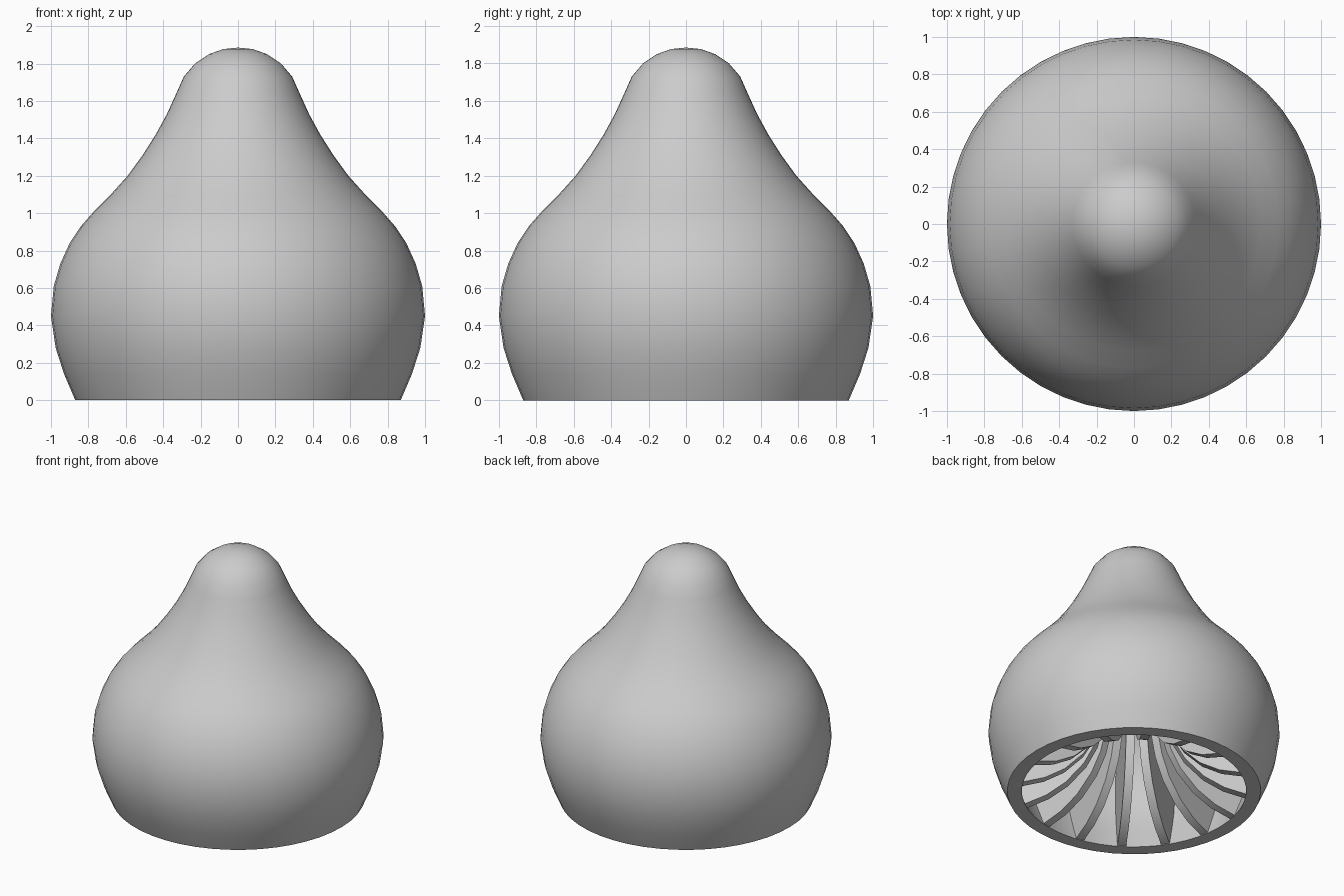
import bpy, bmesh, math
from mathutils import Vector, Matrix

cube = bpy.data.objects.get("Cube")
if cube:
    bpy.data.objects.remove(cube)

SEGMENTS, FINS, WALL, FIN_WIDTH = 48, 16, 0.1, 0.06

grey = bpy.data.materials.new("plain grey")
grey.use_nodes = True
colour = (0.6, 0.6, 0.6, 1)
grey.diffuse_color = colour
grey.node_tree.nodes["Principled BSDF"].inputs["Base Color"].default_value = colour

# Outer silhouette of the shell as (radius, height)
PROFILE = [(0.87, 0), (0.93, 0.14), (0.975, 0.28), (1.0, 0.45), (0.985, 0.61),
           (0.95, 0.73), (0.9, 0.84), (0.84, 0.93), (0.77, 1.01), (0.68, 1.1),
           (0.59, 1.2), (0.51, 1.31), (0.44, 1.42), (0.38, 1.53), (0.33, 1.64),
           (0.29, 1.73), (0.23, 1.8), (0.155, 1.85), (0.08, 1.877), (0, 1.885)]

# Flared inner edge shared by the fins
FIN_EDGE = [(0.79, 0), (0.62, 0.05), (0.48, 0.13), (0.35, 0.26), (0.27, 0.4),
            (0.22, 0.57), (0.19, 0.8), (0.17, 1.1), (0.14, 1.4)]


def finish(bm, name):
    bmesh.ops.recalc_face_normals(bm, faces=bm.faces)
    mesh = bpy.data.meshes.new(name)
    bm.to_mesh(mesh)
    bm.free()
    mesh.materials.append(grey)
    obj = bpy.data.objects.new(name, mesh)
    bpy.context.collection.objects.link(obj)
    bpy.ops.object.select_all(action='DESELECT')
    obj.select_set(True)
    bpy.context.view_layer.objects.active = obj
    bpy.ops.object.shade_smooth_by_angle(angle=math.radians(30))


def inner_profile():
    """Offset the silhouette inward by the wall thickness."""
    pts = [Vector(p) for p in PROFILE]
    result = [Vector((PROFILE[0][0] - WALL, 0))]
    for before, here, after in zip(pts, pts[1:], pts[2:]):
        along = (after - before).normalized()
        moved = here + Vector((-along.y, along.x)) * WALL
        result.append(Vector((max(moved.x, 0.01), moved.y)))
    return result + [Vector((0, PROFILE[-1][1] - WALL))]


def radius_at(z):
    for (r0, z0), (r1, z1) in zip(PROFILE, PROFILE[1:]):
        if z0 <= z <= z1:
            return r0 + (r1 - r0) * (z - z0) / (z1 - z0)


# Hollow shell, lathed from the closed wall section
bm = bmesh.new()
section = [Vector(p) for p in reversed(PROFILE)] + inner_profile()
verts = [bm.verts.new((p.x, 0, p.y)) for p in section]
edges = [bm.edges.new(pair) for pair in zip(verts, verts[1:])]
bmesh.ops.spin(bm, geom=verts + edges, cent=(0, 0, 0), axis=(0, 0, 1),
               angle=math.tau, steps=SEGMENTS)
bmesh.ops.remove_doubles(bm, verts=bm.verts, dist=0.0005)
finish(bm, "hollow_shell")

# Radial fins, joined to the wall and narrowing toward the centre
bm = bmesh.new()
for i in range(FINS):
    turn = Matrix.Rotation(math.tau * (i + 0.5) / FINS, 3, 'Z')
    rings = []
    for r, z in FIN_EDGE:
        outer = radius_at(z) - WALL / 2
        corners = [(r, -1), (r, 1), (outer, 1), (outer, -1)]
        rings.append([bm.verts.new(turn @ Vector((x, side * FIN_WIDTH / 2, z)))
                      for x, side in corners])
    for low, high in zip(rings, rings[1:]):
        for k in range(4):
            n = (k + 1) % 4
            bm.faces.new((low[k], low[n], high[n], high[k]))
    bm.faces.new(rings[0])
    bm.faces.new(rings[-1])
finish(bm, "inner_fins")
